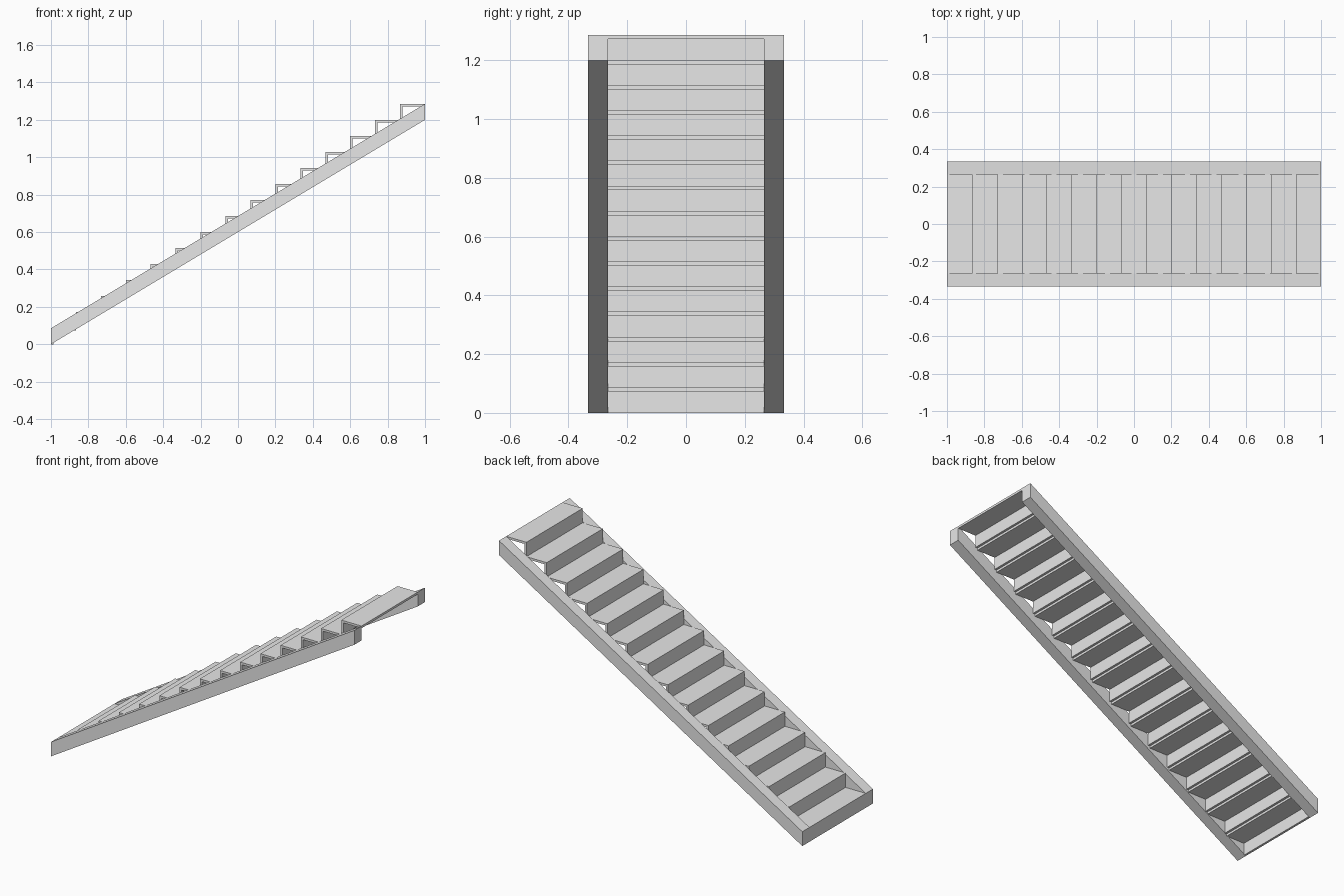
import bpy
import bmesh

if "Cube" in bpy.data.objects:
    bpy.data.objects.remove(bpy.data.objects["Cube"])

STEPS = 15
RUN = 2.0 / STEPS          # tread depth
RISE = 1.2 / (STEPS - 1)   # step height
T = 0.0133                 # board thickness
INNER, OUTER = 0.265, 0.333

grey = bpy.data.materials.new("light grey")
grey.diffuse_color = (0.8, 0.8, 0.8, 1)
grey.use_nodes = True
grey.node_tree.nodes["Principled BSDF"].inputs["Base Color"].default_value = grey.diffuse_color


def extrude_profile(name, profile, y0, y1):
    """Solid made by sweeping an x-z outline from y0 to y1."""
    bm = bmesh.new()
    face = bm.faces.new([bm.verts.new((x, y0, z)) for x, z in profile])
    grown = bmesh.ops.extrude_face_region(bm, geom=[face])["geom"]
    verts = [v for v in grown if isinstance(v, bmesh.types.BMVert)]
    bmesh.ops.translate(bm, verts=verts, vec=(0, y1 - y0, 0))
    bmesh.ops.recalc_face_normals(bm, faces=bm.faces)
    mesh = bpy.data.meshes.new(name)
    bm.to_mesh(mesh)
    bm.free()
    mesh.materials.append(grey)
    obj = bpy.data.objects.new(name, mesh)
    bpy.context.collection.objects.link(obj)
    return obj


def board(name, x0, x1, z0, z1):
    return extrude_profile(name, [(x0, z0), (x1, z0), (x1, z1), (x0, z1)], -INNER, INNER)


# Sloping side stringers with plumb-cut ends
slope = [(-1, 0), (1, 1.2), (1, 1.2 + RISE), (-1, RISE)]
extrude_profile("front_stringer", slope, -OUTER, -INNER)
extrude_profile("back_stringer", slope, INNER, OUTER)

# Each riser stands just behind the tread below and carries its own tread
for i in range(STEPS):
    x, z = -1 + i * RUN, i * RISE
    board(f"riser_{i + 1}", x, x + T, z, z + RISE - T)
    board(f"tread_{i + 1}", x, x + RUN, z + RISE - T, z + RISE)
